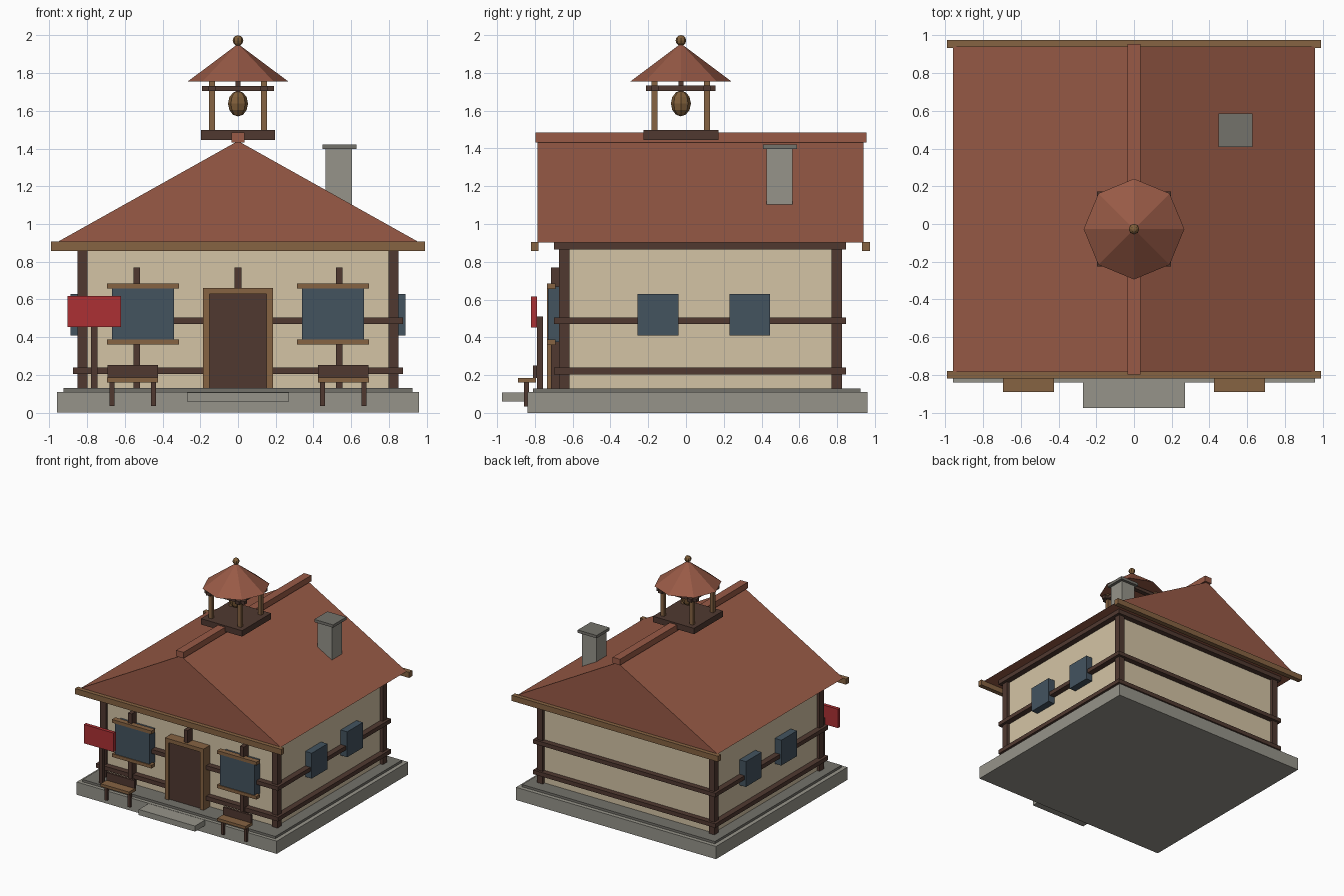
import bpy, bmesh, math

if "Cube" in bpy.data.objects:
    bpy.data.objects.remove(bpy.data.objects["Cube"])


def material(name, rgb):
    lin = [((c / 255 + 0.055) / 1.055) ** 2.4 for c in rgb]
    m = bpy.data.materials.new(name)
    m.diffuse_color = (*lin, 1)
    m.use_nodes = True
    m.node_tree.nodes["Principled BSDF"].inputs["Base Color"].default_value = m.diffuse_color
    return m


PLASTER = material("cream plaster", (212, 196, 165))
ROOF = material("clay roof", (152, 90, 70))
DARK = material("dark timber", (80, 57, 48))
WOOD = material("light timber", (134, 99, 66))
STONE = material("stone", (150, 148, 138))
SLATE = material("dark stone", (116, 114, 107))
GLASS = material("blue glass", (67, 83, 95))
RED = material("red paint", (172, 48, 52))
BRONZE = material("aged bronze", (128, 95, 58))


def finish(name, bm, mat):
    bmesh.ops.recalc_face_normals(bm, faces=bm.faces)
    me = bpy.data.meshes.new(name)
    bm.to_mesh(me)
    bm.free()
    me.materials.append(mat)
    ob = bpy.data.objects.new(name, me)
    bpy.context.collection.objects.link(ob)
    return ob


def box(name, x, y, z, mat):
    """Box from (min, max) ranges on each axis."""
    bm = bmesh.new()
    bmesh.ops.create_cube(bm, size=1)
    for v in bm.verts:
        v.co = [r[0] if c < 0 else r[1] for c, r in zip(v.co, (x, y, z))]
    return finish(name, bm, mat)


def around(c, h):
    return (c - h, c + h)


def ball(name, loc, size, rings, mat):
    bm = bmesh.new()
    bmesh.ops.create_uvsphere(bm, u_segments=8, v_segments=rings, radius=1)
    for v in bm.verts:
        v.co = [l + c * s for l, c, s in zip(loc, v.co, size)]
    return finish(name, bm, mat)


# Stone footing, plinth and doorstep
box("footing", (-0.96, 0.96), (-0.84, 0.96), (0, 0.11), STONE)
box("plinth", (-0.925, 0.925), (-0.81, 0.925), (0.11, 0.13), SLATE)
box("doorstep", (-0.27, 0.27), (-0.975, -0.80), (0.06, 0.108), STONE)

# Walls and corner posts
box("walls", (-0.825, 0.825), (-0.65, 0.80), (0.13, 0.905), PLASTER)
for sx in (-1, 1):
    for y in (-0.645, 0.798):
        box("corner_post", around(sx * 0.824, 0.027), around(y, 0.028), (0.13, 0.905), DARK)

# Timber rails running round the house
for z in ((0.204, 0.24), (0.47, 0.505), (0.865, 0.903)):
    for y in ((-0.70, -0.64), (0.79, 0.847)):
        box("cross_rail", (-0.85, 0.85), y, z, DARK)
    for sx in (-1, 1):
        box("side_rail", around(sx * 0.845, 0.03), (-0.70, 0.847), z, DARK)

# Front studs
for x in (-0.537, 0, 0.537):
    box("front_stud", around(x, 0.018), (-0.715, -0.64), (0.13, 0.77), DARK)

# Front windows with head and sill
for sx in (-1, 1):
    cx = sx * 0.504
    box("front_window", around(cx, 0.164), (-0.73, -0.64), (0.375, 0.67), GLASS)
    box("window_head", around(cx, 0.19), (-0.737, -0.69), (0.657, 0.685), WOOD)
    box("window_sill", around(cx, 0.19), (-0.737, -0.69), (0.36, 0.388), WOOD)
    # Side windows
    for cy in (-0.148, 0.338):
        box("side_window", around(sx * 0.85, 0.037), around(cy, 0.108), (0.41, 0.63), GLASS)

# Door and frame
box("door", (-0.153, 0.153), (-0.72, -0.64), (0.13, 0.63), DARK)
for sx in (-1, 1):
    box("door_jamb", around(sx * 0.168, 0.017), (-0.735, -0.64), (0.13, 0.655), WOOD)
box("door_lintel", (-0.185, 0.185), (-0.737, -0.64), (0.628, 0.662), WOOD)

# Benches
for sx in (-1, 1):
    cx = sx * 0.559
    box("bench_seat", around(cx, 0.136), (-0.89, -0.795), (0.16, 0.185), WOOD)
    box("bench_back", around(cx, 0.134), (-0.81, -0.79), (0.185, 0.252), DARK)
    for s in (-1, 1):
        box("bench_leg", around(cx + s * 0.11, 0.013), (-0.858, -0.83), (0.035, 0.16), DARK)

# Signboard on its post
box("sign_post", (-0.78, -0.745), (-0.79, -0.757), (0.13, 0.51), DARK)
box("sign_board", (-0.905, -0.62), (-0.82, -0.79), (0.453, 0.617), RED)

# Main gable roof: triangle profile extruded along y
bm = bmesh.new()
tri = bm.faces.new([bm.verts.new(p) for p in
                    ((-0.96, -0.785, 0.903), (0.96, -0.785, 0.903), (0, -0.785, 1.44))])
ext = bmesh.ops.extrude_face_region(bm, geom=[tri])
bmesh.ops.translate(bm, vec=(0, 1.725, 0),
                    verts=[g for g in ext["geom"] if isinstance(g, bmesh.types.BMVert)])
finish("main_roof", bm, ROOF)
box("ridge_cap", (-0.035, 0.035), (-0.797, 0.955), (1.432, 1.484), ROOF)
for y in ((-0.82, -0.78), (0.932, 0.975)):
    box("eave_board", (-0.99, 0.99), y, (0.857, 0.906), WOOD)

# Chimney
box("chimney", (0.465, 0.603), (0.425, 0.563), (1.0, 1.40), STONE)
box("chimney_cap", (0.447, 0.628), (0.407, 0.587), (1.397, 1.421), SLATE)

# Bell turret: base, posts, ring of beams
CY = -0.027
box("turret_base", around(0, 0.197), around(CY, 0.199), (1.446, 1.497), DARK)
for s in (-1, 1):
    for t in (-1, 1):
        box("turret_post", around(s * 0.139, 0.016), around(CY + t * 0.139, 0.016), (1.497, 1.757), WOOD)
    box("turret_beam_x", around(0, 0.191), around(CY + s * 0.139, 0.02), (1.704, 1.732), DARK)
    box("turret_beam_y", around(s * 0.139, 0.02), around(CY, 0.184), (1.704, 1.732), DARK)

# Bell and hanger
box("bell_hanger", around(0, 0.013), around(CY, 0.013), (1.67, 1.77), DARK)
ball("bell", (0, CY, 1.638), (0.053, 0.053, 0.068), 6, BRONZE)

# Eight-sided turret roof with vertices on the axes, and finial
bm = bmesh.new()
bmesh.ops.create_cone(bm, cap_ends=True, segments=8, radius1=0.267, radius2=0, depth=0.2)
bmesh.ops.translate(bm, verts=bm.verts, vec=(0, CY, 1.855))
finish("turret_roof", bm, ROOF)
ball("finial", (0, CY, 1.972), (0.028, 0.028, 0.028), 6, BRONZE)
